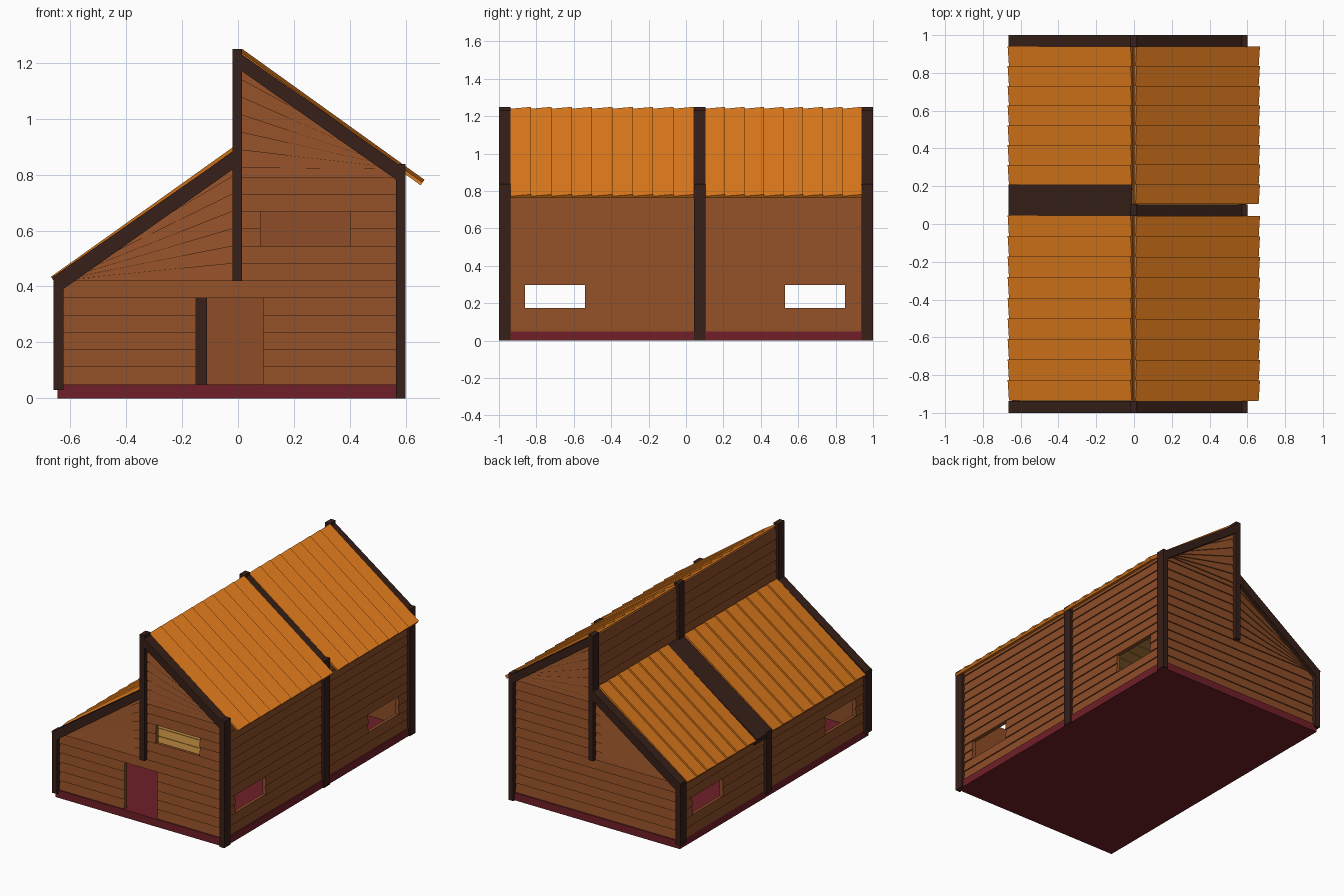
import bpy, bmesh
from mathutils import Vector as V

if "Cube" in bpy.data.objects:
    bpy.data.objects.remove(bpy.data.objects["Cube"])

def mat(name, rgb):
    m = bpy.data.materials.new(name)
    m.diffuse_color = (*rgb, 1)
    m.use_nodes = True
    m.node_tree.nodes["Principled BSDF"].inputs["Base Color"].default_value = m.diffuse_color
    return m

BROWN = mat("plank_brown", (.27, .075, .02))
ORANGE = mat("roof_orange", (.75, .2, .012))
DARK = mat("dark_beam", (.038, .014, .009))
RED = mat("floor_red", (.16, .014, .022))
TAN = mat("loft_tan", (.48, .24, .05))

# A slab is a quad a,b,c,d pushed back along its normal; edge a-b can be lifted
def slab(a, b, c, d, n, th, lift=0):
    n = V(n).normalized()
    a, b, c, d = map(V, (a, b, c, d))
    return [a + n*lift, b + n*lift, c, d] + [p - n*th for p in (a, b, c, d)]

def box(x0, x1, y0, y1, z0, z1):
    return slab((x0, y0, z1), (x1, y0, z1), (x1, y1, z1), (x0, y1, z1), (0, 0, 1), z1 - z0)

def part(name, material, slabs):
    bm = bmesh.new()
    for s in slabs:
        v = [bm.verts.new(p) for p in s]
        for f in ((0, 1, 2, 3), (7, 6, 5, 4), (0, 4, 5, 1), (1, 5, 6, 2), (2, 6, 7, 3), (3, 7, 4, 0)):
            bm.faces.new([v[i] for i in f])
    bmesh.ops.recalc_face_normals(bm, faces=bm.faces)
    me = bpy.data.meshes.new(name)
    bm.to_mesh(me)
    bm.free()
    me.materials.append(material)
    ob = bpy.data.objects.new(name, me)
    bpy.context.collection.objects.link(ob)

H, Z0, LIFT, TH = .0617, .05, .008, .02      # plank height, wall base, lap, thickness
row = lambda i: Z0 + H*i

# One course of planks on an end wall (s = -1 front, 1 back), zl/zr = bottom,top at each end
def end_plank(s, x0, x1, zl, zr):
    y = s*.968
    return slab((x0, y, zl[0]), (x1, y, zr[0]), (x1, y, zr[1]), (x0, y, zl[1]), (0, s, 0), TH, LIFT)

def side_plank(x, s, y0, y1, z0, z1):
    return slab((x, y0, z0), (x, y1, z0), (x, y1, z1), (x, y0, z1), (s, 0, 0), TH, LIFT)

# Front and back walls
for s, name in ((-1, "front_wall"), (1, "back_wall")):
    planks = []
    for i in range(13):
        z = (row(i), min(row(i + 1), .825))
        if i < 6:                                  # ground floor, door gap in front
            if s < 0:
                spans = [(-.63, -.15), (.09, .58)] if i < 5 else [(-.63, -.15), (-.15, .09), (.09, .58)]
            else:
                spans = [(-.63, -.035), (-.035, .58)]
        elif s < 0 and i in (8, 9):                # upper window
            spans = [(-.01, .08), (.4, .58)]
        else:
            spans = [(-.01, .58)]
        planks += [end_plank(s, a, b, z, z) for a, b in spans]
    for i in range(7):                             # low gable fan
        d = .445/7
        planks.append(end_plank(s, -.63, -.005, (.42 + i*.002, .422 + i*.002), (.42 + d*i, .42 + d*(i + 1))))
    for i in range(6):                             # high gable fan
        d = .385/6
        planks.append(end_plank(s, 0, .58, (.825 + d*i, .825 + d*(i + 1)), (.82 + i*.002, .822 + i*.002)))
    part(name, BROWN, planks)

# Side walls with two windows each
def side_wall(name, x, s, rows, ztop):
    planks = []
    for i in range(rows):
        spans = [(-.97, -.86), (-.54, .07), (.07, .53), (.85, .97)] if i in (2, 3) else [(-.97, .07), (.07, .97)]
        planks += [side_plank(x, s, a, b, row(i), min(row(i + 1), ztop)) for a, b in spans]
    part(name, BROWN, planks)
side_wall("right_wall", .578, 1, 13, .825)
side_wall("left_wall", -.638, -1, 6, .42)

# Clerestory wall between the two roofs
part("ridge_wall", BROWN, [side_plank(0, -1, -.96, .96, .8 + .07*i, .87 + .07*i) for i in range(6)])

# Base floor, loft and loft supports
part("floor", RED, [box(-.645, .592, -.985, .985, 0, .05)])
part("loft_floor", TAN, [box(-.61, .25, -.94 + .094*i, -.85 + .094*i, .4, .42) for i in range(20)]
     + [box(.25, .555, -.47 + .094*i, -.38 + .094*i, .4, .42) for i in range(15)])
part("loft_post", DARK, [box(x - .02, x + .02, y - .02, y + .02, .05, .4)
                         for x in (-.13, .23) for y in (-.4, .4)])

# Posts and rafters in three frames
for name, y0, y1, yl in (("front", -1, -.937, -.937), ("middle", .042, .103, .208), ("back", .938, 1, 1)):
    part(name + "_posts", DARK, [box(.565, .6, y0, y1, 0, .838),
                                 box(-.66, -.625, y0, y1, .03, .44),
                                 box(-.02, .015, y0, y1, .42, 1.25)])
    part(name + "_rafters", DARK, [
        slab((0, y1, 1.24), (.59, y1, .825), (.59, y1, .765), (0, y1, 1.18), (0, 1, 0), y1 - y0),
        slab((-.665, yl, .432), (-.01, yl, .888), (-.01, yl, .825), (-.64, yl, .38), (0, 1, 0), yl - y0)])

# Lapped roof boards running down each slope
def roof(name, top, low, s, bays):
    n = V((s*(top[1] - low[1]), 0, abs(low[0] - top[0]))).normalized()
    boards = []
    for y0, y1, count in bays:
        w = (y1 - y0)/count
        for i in range(count):
            a, b = y0 + w*i, y0 + w*(i + 1)
            boards.append(slab((top[0], b, top[1]), (low[0], b, low[1]),
                               (low[0], a, low[1]), (top[0], a, top[1]), n, .012, .012))
    part(name, ORANGE, boards)
roof("right_roof", (.008, 1.24), (.66, .772), 1, ((-.937, .042, 9), (.105, .94, 8)))
roof("left_roof", (-.012, .888), (-.662, .425), -1, ((-.935, .045, 9), (.208, .94, 7)))
